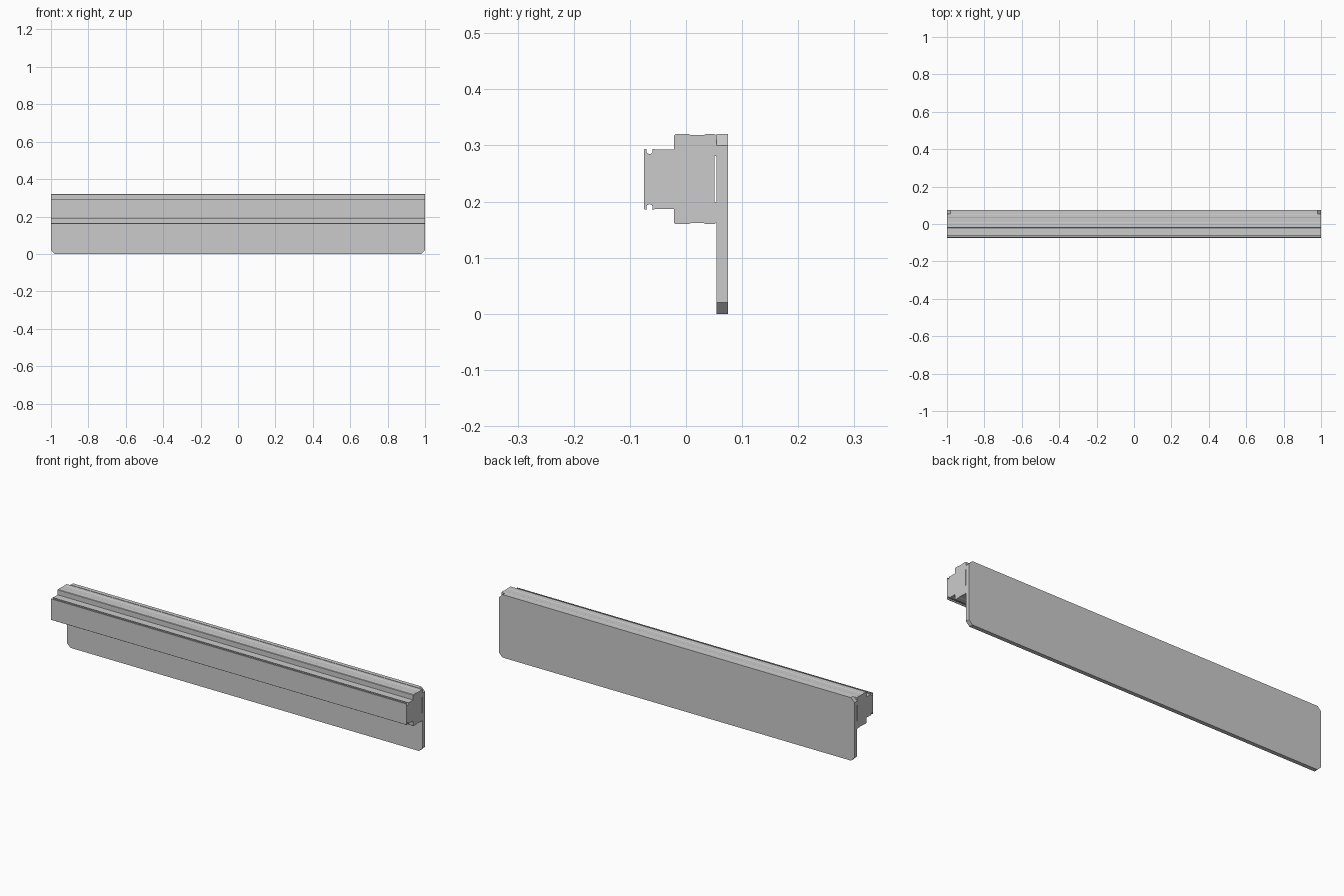
import bpy, bmesh, math

if "Cube" in bpy.data.objects:
    bpy.data.objects.remove(bpy.data.objects["Cube"])

HALF = 1.0      # half length of the rail
MID = 0.24      # height of the rail's symmetry line


def prism(name, points, vector):
    """Closed outline pushed along a vector."""
    bm = bmesh.new()
    face = bm.faces.new([bm.verts.new(p) for p in points])
    out = bmesh.ops.extrude_face_region(bm, geom=[face])
    verts = [g for g in out["geom"] if isinstance(g, bmesh.types.BMVert)]
    bmesh.ops.translate(bm, verts=verts, vec=vector)
    bmesh.ops.recalc_face_normals(bm, faces=bm.faces[:])
    mesh = bpy.data.meshes.new(name)
    bm.to_mesh(mesh)
    bm.free()
    obj = bpy.data.objects.new(name, mesh)
    bpy.context.collection.objects.link(obj)
    return obj


# Back plate with chamfered corners
c = 0.02
plate = [(-HALF + c, 0), (HALF - c, 0), (HALF, c), (HALF, 0.32 - c),
         (HALF - c, 0.32), (-HALF + c, 0.32), (-HALF, 0.32 - c), (-HALF, c)]
prism("back_plate", [(x, 0.054, z) for x, z in plate], (0, 0.0205, 0))

# Round undercut groove near the front edge, open at the top
gy, gz, r = -0.065, 0.2905, 0.0058
groove = []
for i in range(11):
    a = math.radians(145 + i * 25)
    groove.append((gy + r * math.cos(a), gz + r * math.sin(a)))

# Upper half of the rail section, front to back (y, z)
upper = [(-0.0745, 0.293), (-0.0735, 0.294)]
upper += [(groove[0][0], 0.294)] + groove[:-1] + [groove[-1], (groove[-1][0], 0.294)]
upper += [(-0.056, 0.294), (-0.055, 0.293), (-0.021, 0.293),
          (-0.021, 0.318), (-0.019, 0.320), (0.005, 0.320), (0.008, 0.3185),
          (0.032, 0.3185), (0.035, 0.320), (0.051, 0.320), (0.054, 0.318),
          (0.054, 0.281), (0.0505, 0.281)]
lower = [(y, 2 * MID - z) for y, z in reversed(upper)]

# Stepped rail running the full length
prism("stepped_rail", [(-HALF, y, z) for y, z in upper + lower], (2 * HALF, 0, 0))
